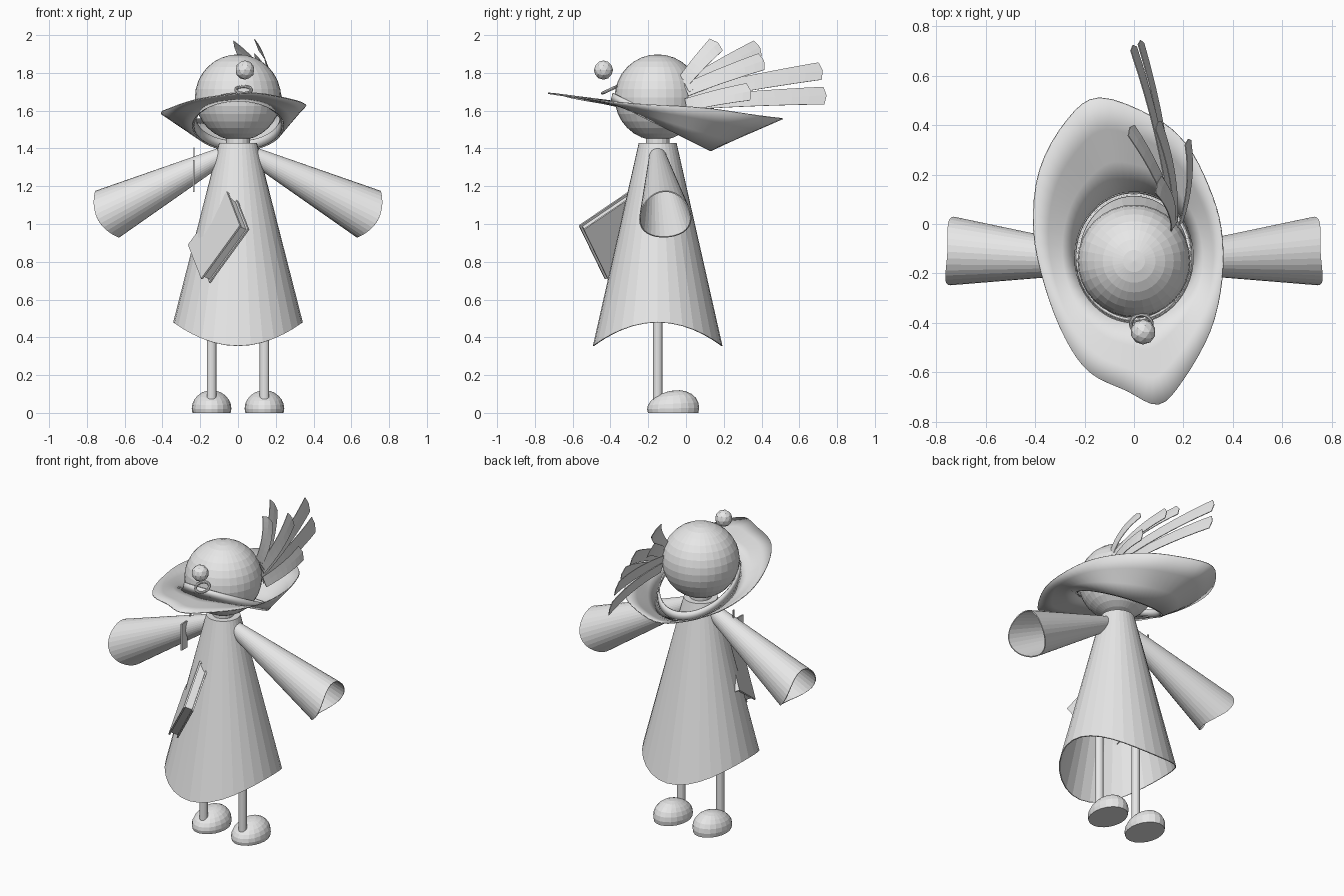
import bpy, bmesh, math
from mathutils import Vector, Matrix

if "Cube" in bpy.data.objects:
    bpy.data.objects.remove(bpy.data.objects["Cube"])

GREY = (0.8, 0.8, 0.8, 1)
mat = bpy.data.materials.new("light_grey")
mat.use_nodes = True
mat.diffuse_color = GREY
mat.node_tree.nodes["Principled BSDF"].inputs["Base Color"].default_value = GREY
MID_Y = -0.15


def finish(name, bm, thickness=0, smooth=False):
    """Turn a bmesh into a named object, optionally a thin shell."""
    bmesh.ops.recalc_face_normals(bm, faces=bm.faces)
    mesh = bpy.data.meshes.new(name)
    bm.to_mesh(mesh)
    bm.free()
    mesh.materials.append(mat)
    obj = bpy.data.objects.new(name, mesh)
    bpy.context.collection.objects.link(obj)
    if smooth:
        mesh.shade_smooth()
    if thickness:
        mod = obj.modifiers.new("shell", "SOLIDIFY")
        mod.thickness = thickness
    return obj


def loft(bm, rings, closed=True):
    """Skin rows of points with quads and return the vertex rows."""
    rows = [[bm.verts.new(p) for p in ring] for ring in rings]
    n = len(rows[0])
    for a, b in zip(rows, rows[1:]):
        for i in range(n if closed else n - 1):
            j = (i + 1) % n
            bm.faces.new((a[i], a[j], b[j], b[i]))
    return rows


def flared_tube(name, start, end, r0, r1, bulge):
    """Cone with a closed narrow end and a hem that dips at front and back."""
    start, end = Vector(start), Vector(end)
    axis = (end - start).normalized()
    side = Vector((0, 1, 0)).cross(axis).normalized()
    front = axis.cross(side)
    angles = [math.tau * i / 32 for i in range(32)]

    def ring(c, r, dip):
        return [c + r * (side * math.cos(a) + front * math.sin(a))
                + axis * dip * math.sin(a) ** 2 for a in angles]
    bm = bmesh.new()
    rows = loft(bm, [ring(start, r0, 0), ring(end, r1, bulge)])
    bm.faces.new(rows[0])
    return finish(name, bm, 0.006)


def cylinder(name, x, z0, z1, r):
    bm = bmesh.new()
    bmesh.ops.create_cone(bm, cap_ends=True, segments=16, radius1=r, radius2=r, depth=z1 - z0,
                          matrix=Matrix.Translation((x, MID_Y, (z0 + z1) / 2)))
    return finish(name, bm)


def box(name, matrix, lo, hi):
    lo, hi = Vector(lo), Vector(hi)
    bm = bmesh.new()
    bmesh.ops.create_cube(bm, size=1, matrix=matrix @ Matrix.Translation((lo + hi) / 2)
                          @ Matrix.Diagonal((*(hi - lo), 1)))
    return finish(name, bm)


# Head, neck and robe
bm = bmesh.new()
bmesh.ops.create_uvsphere(bm, u_segments=32, v_segments=16, radius=0.228,
                          matrix=Matrix.Translation((0, MID_Y, 1.67)))
finish("head", bm)
cylinder("neck", 0, 1.40, 1.47, 0.063)
flared_tube("robe", (0, MID_Y, 1.43), (0, MID_Y, 0.48), 0.1, 0.343, 0.125)

# Sleeves, legs and shoes
for s, label in ((1, "left"), (-1, "right")):
    flared_tube(label + "_sleeve", (s * 0.09, MID_Y, 1.36), (s * 0.692, -0.112, 1.052),
                0.045, 0.139, 0.05)
    cylinder(label + "_leg", s * 0.14, 0.05, 0.75, 0.025)
    bm = bmesh.new()
    bmesh.ops.create_uvsphere(bm, u_segments=20, v_segments=12, radius=1)
    for v in bm.verts:
        x, y, z = v.co
        z = max(z, -0.25)
        lift = 0.095 * (1 + 0.15 * y)
        v.co = (s * 0.14 + 0.105 * x, -0.068 + 0.138 * y, (z + 0.25) * lift)
    bmesh.ops.remove_doubles(bm, verts=bm.verts, dist=0.0005)
    finish(label + "_shoe", bm)


# Swept brim between a tilted head opening and a wavy outline
def ring_z(y):
    return 1.53 - 0.5 * (y - MID_Y)


outline = [Vector(p) for p in (
    (-0.14, 0.51, 1.56), (0.08, 0.43, 1.57), (0.21, 0.32, 1.585), (0.3, 0.15, 1.61),
    (0.35, -0.02, 1.625), (0.355, -0.22, 1.635), (0.31, -0.43, 1.655), (0.2, -0.63, 1.68),
    (0.1, -0.73, 1.695), (-0.03, -0.675, 1.69), (-0.18, -0.6, 1.67), (-0.28, -0.46, 1.645),
    (-0.36, -0.25, 1.615), (-0.405, -0.02, 1.595), (-0.38, 0.22, 1.575), (-0.27, 0.42, 1.56))]


def spline(points, steps):
    """Closed Catmull-Rom curve."""
    n, out = len(points), []
    for i in range(n):
        a, b, c, d = (points[(i + k) % n] for k in (-1, 0, 1, 2))
        for k in range(steps):
            t = k / steps
            out.append(b + 0.5 * t * (c - a + t * (2 * a - 5 * b + 4 * c - d
                                                  + t * (3 * (b - c) + d - a))))
    return out


def opening(p, grow=0, lift=0):
    a = math.atan2(p.y - MID_Y, p.x)
    y = -0.135 + (0.265 + grow) * math.sin(a)
    return Vector(((0.24 + grow) * math.cos(a), y, ring_z(y) + lift))


edge = spline(outline, 4)
bm = bmesh.new()
loft(bm, [[opening(p).lerp(p, t) for p in edge] for t in (0, 0.33, 0.67, 1)])
finish("hat_brim", bm, 0.006, smooth=True)

# Hat band with a ring buckle and a bead
bm = bmesh.new()
loft(bm, [[opening(p, -0.002 - 0.2 * h, h) for p in edge] for h in (0, 0.045)])
finish("hat_band", bm, 0.008, smooth=True)

spin = Matrix.Translation((0.03, -0.405, 1.71)) @ Matrix.Rotation(math.radians(25), 4, "X")
bm = bmesh.new()
rings = []
for i in range(24):
    a = math.tau * i / 24
    rings.append([spin @ Vector(((0.042 + 0.008 * math.cos(b)) * math.cos(a),
                                 (0.042 + 0.008 * math.cos(b)) * math.sin(a),
                                 0.008 * math.sin(b)))
                  for b in (math.tau * k / 8 for k in range(8))])
loft(bm, rings + rings[:1])
bmesh.ops.remove_doubles(bm, verts=bm.verts, dist=0.0001)
finish("hat_buckle", bm)

bm = bmesh.new()
bmesh.ops.create_icosphere(bm, subdivisions=2, radius=0.051,
                           matrix=Matrix.Translation((0.037, -0.437, 1.815)))
finish("hat_bead", bm)

# Feathers: curved strips from the side of the head to each tip
feathers = (((0.16, -0.01, 1.76), (0.1, 0.16, 1.95)), ((0.17, 0, 1.73), (-0.01, 0.38, 1.93)),
            ((0.17, 0, 1.71), (0.1, 0.4, 1.86)), ((0.16, 0, 1.68), (0.0, 0.71, 1.81)),
            ((0.16, 0.02, 1.64), (0.03, 0.73, 1.68)), ((0.19, 0, 1.63), (0.22, 0.33, 1.70)))
for i, (base, tip) in enumerate(feathers):
    base, tip = Vector(base), Vector(tip)
    d = (tip - base).normalized()
    across = Vector((-0.25, -d.z, d.y)).normalized()
    bend = (base + tip) / 2 + Vector((0.04, 0, 0.01))
    rows = []
    for k in range(9):
        t = k / 8
        c = base.lerp(bend, t).lerp(bend.lerp(tip, t), t)
        half = 0.035 + 0.013 * t
        rows.append([c + across * half * w + d * 0.015 * t * (1 - w * w) for w in (-1, 0, 1)])
    bm = bmesh.new()
    loft(bm, rows, closed=False)
    finish(f"feather_{i + 1}", bm, 0.004)

# Book tucked into the robe: covers, spine and pages
u = Vector((-0.07, 0.265, 0.18)).normalized()
v = Vector((-0.21, 0.155, -0.27))
v = (v - u * v.dot(u)).normalized()
n = u.cross(v)
frame = Matrix.Translation((0.06, -0.54, 0.97)) @ Matrix((u, v, n)).transposed().to_4x4()
box("book_cover_left", frame, (0, 0, 0), (0.327, 0.375, 0.01))
box("book_cover_right", frame, (0, 0, 0.052), (0.327, 0.375, 0.062))
box("book_spine", frame, (0.317, 0, 0.01), (0.327, 0.375, 0.052))
box("book_pages", frame, (0.012, 0.012, 0.01), (0.317, 0.363, 0.052))

# Small tag on the right sleeve
box("sleeve_tag", Matrix(), (-0.237, -0.245, 1.17), (-0.229, -0.19, 1.34))
box("sleeve_pin", Matrix(), (-0.236, -0.156, 1.35), (-0.23, -0.146, 1.405))
